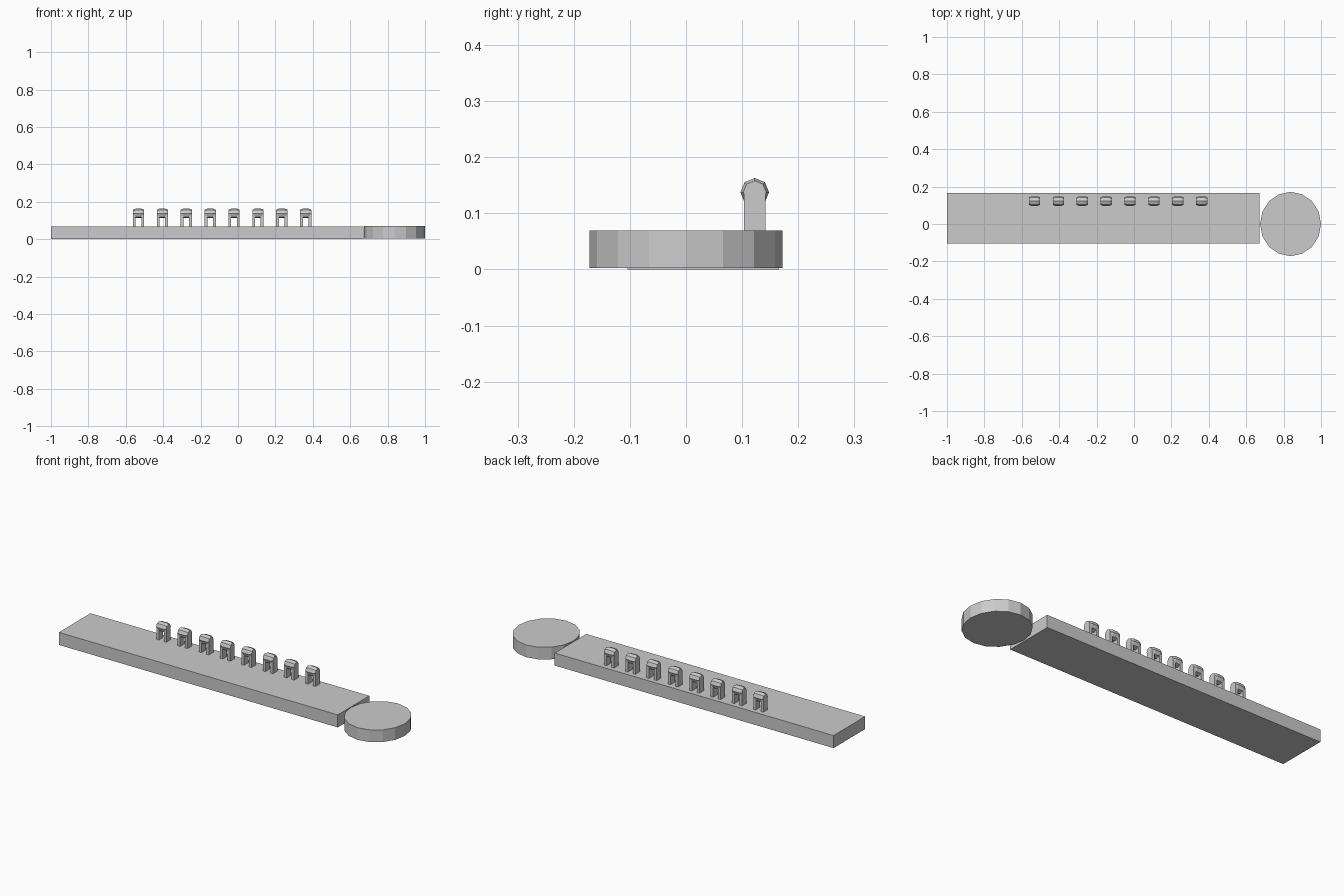
import bpy, bmesh
from math import sin, cos, pi

if "Cube" in bpy.data.objects:
    bpy.data.objects.remove(bpy.data.objects["Cube"])


def make(name, build):
    me = bpy.data.meshes.new(name)
    bm = bmesh.new()
    build(bm)
    bmesh.ops.recalc_face_normals(bm, faces=bm.faces)
    bm.to_mesh(me)
    bm.free()
    ob = bpy.data.objects.new(name, me)
    bpy.context.collection.objects.link(ob)
    return ob


def loft(bm, rings):
    # skin a list of closed rings and cap both ends
    vs = [[bm.verts.new(p) for p in r] for r in rings]
    n = len(vs[0])
    for a, b in zip(vs, vs[1:]):
        for i in range(n):
            j = (i + 1) % n
            bm.faces.new((a[i], a[j], b[j], b[i]))
    bm.faces.new(vs[0][::-1])
    bm.faces.new(vs[-1])


# long flat slab
def slab(bm):
    rect = [(-1, -0.104), (0.67, -0.104), (0.67, 0.166), (-1, 0.166)]
    loft(bm, [[(x, y, z) for x, y in rect] for z in (0.0, 0.068)])


# slightly oval 16-sided disc at the end
def disc(bm):
    angles = [2 * pi * i / 16 for i in range(16)]
    loft(bm, [[(0.837 + 0.163 * cos(a), 0.172 * sin(a), z) for a in angles]
              for z in (0.003, 0.069)])


make("slab", slab)
make("end_disc", disc)

PEG_Y, PEG_Z = 0.1225, 0.1375


# round-topped leg plate
def leg(bm, x0, x1):
    r = 0.019
    prof = [(PEG_Y + r, 0.064)]
    prof += [(PEG_Y + r * cos(pi * i / 8), PEG_Z + r * sin(pi * i / 8)) for i in range(9)]
    prof += [(PEG_Y - r, 0.064)]
    loft(bm, [[(x, y, z) for y, z in prof] for x in (x0, x1)])


# eight-sided barrel roller with tapered ends
def roller(bm, cx):
    rings = []
    for dx, r in ((-0.0295, 0.0205), (-0.016, 0.0255), (0.016, 0.0255), (0.0295, 0.0205)):
        rings.append([(cx + dx, PEG_Y + r * cos(pi * i / 4), PEG_Z + r * sin(pi * i / 4))
                      for i in range(8)])
    loft(bm, rings)


# row of eight pegs
for k in range(8):
    cx = -0.532 + k * 0.1277
    make(f"peg_leg_left_{k}", lambda bm: leg(bm, cx - 0.030, cx - 0.015))
    make(f"peg_leg_right_{k}", lambda bm: leg(bm, cx + 0.015, cx + 0.030))
    make(f"peg_roller_{k}", lambda bm: roller(bm, cx))
